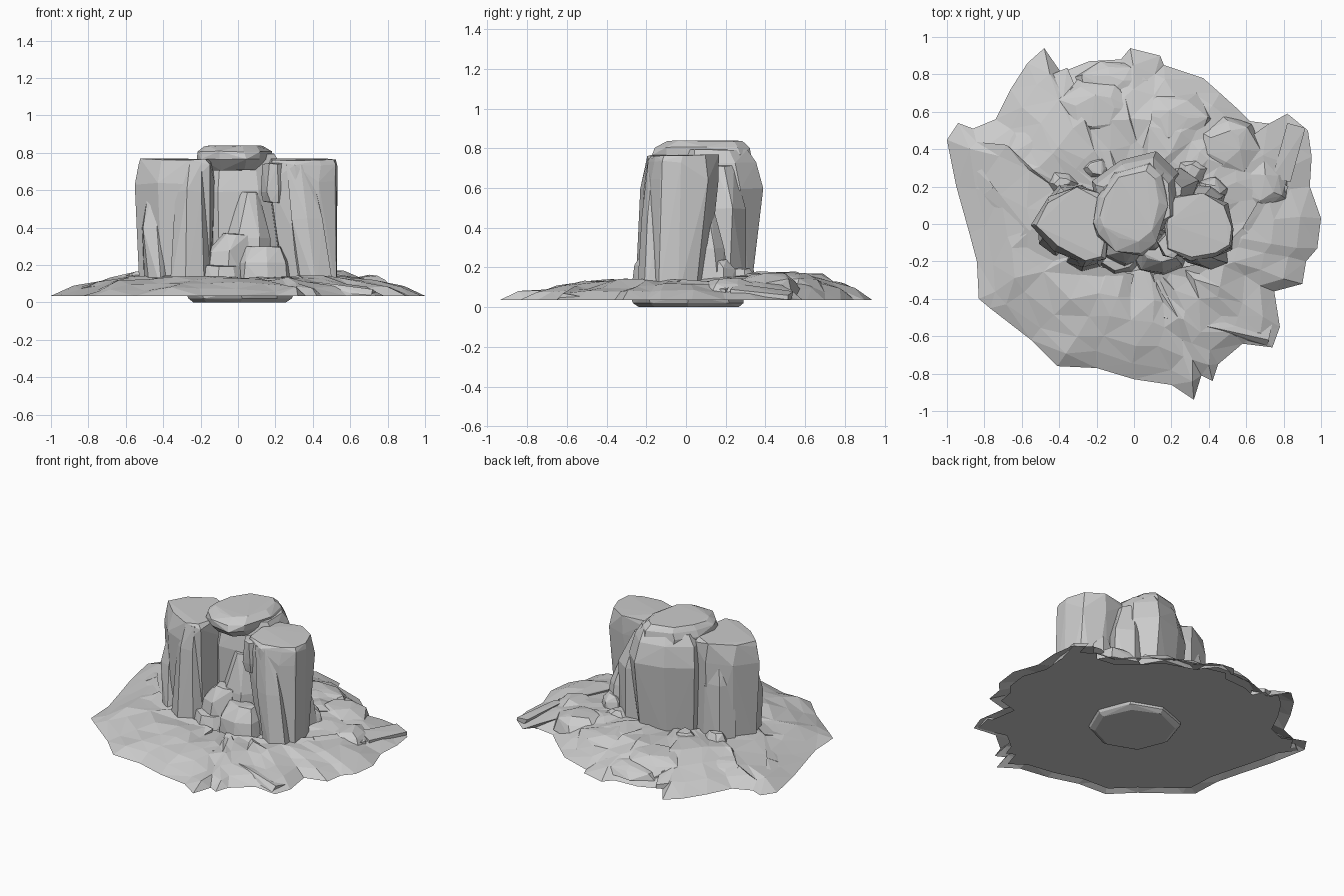
import bpy, bmesh, math, random
from mathutils import Vector

random.seed(11)
cube = bpy.data.objects.get("Cube")
if cube:
    bpy.data.objects.remove(cube, do_unlink=True)

stone = bpy.data.materials.new("pale grey stone")
stone.use_nodes = True
colour = (0.6, 0.6, 0.6, 1)
stone.diffuse_color = colour
stone.node_tree.nodes["Principled BSDF"].inputs["Base Color"].default_value = colour


def finish(name, bm):
    """Turn a bmesh into a flat-shaded stone object."""
    bmesh.ops.recalc_face_normals(bm, faces=bm.faces[:])
    mesh = bpy.data.meshes.new(name)
    bm.to_mesh(mesh)
    bm.free()
    mesh.materials.append(stone)
    obj = bpy.data.objects.new(name, mesh)
    bpy.context.collection.objects.link(obj)


def hull(name, points):
    bm = bmesh.new()
    for p in points:
        bm.verts.new(p)
    bmesh.ops.convex_hull(bm, input=bm.verts[:])
    loose = [v for v in bm.verts if not v.link_faces]
    bmesh.ops.delete(bm, geom=loose, context='VERTS')
    finish(name, bm)


def rock(name, footprint, levels, rough=0.012):
    """Chiselled rock: a footprint repeated at (height, scale, shift x, shift y)."""
    cx = sum(p[0] for p in footprint) / len(footprint)
    cy = sum(p[1] for p in footprint) / len(footprint)
    points = []
    for z, scale, dx, dy in levels:
        for x, y in footprint:
            points.append((cx + (x - cx) * scale + dx + random.uniform(-rough, rough),
                           cy + (y - cy) * scale + dy + random.uniform(-rough, rough),
                           z + random.uniform(-rough, 0) * (z > 0.1)))
    hull(name, points)


def oval(cx, cy, rx, ry, sides=6):
    turn = random.uniform(0, 1)
    return [(cx + rx * math.cos(turn + math.tau * i / sides),
             cy + ry * math.sin(turn + math.tau * i / sides)) for i in range(sides)]


def ledge(name, crest, width):
    """Slabs with a sharp crest: gentle on the outer side, steep on the inner."""
    for i, (a, b) in enumerate(zip(crest, crest[1:])):
        a, b = Vector(a), Vector(b)
        along = b - a
        side = Vector((along.y, -along.x, 0)).normalized()
        points = []
        for end in (a, b):
            outer, inner = end + side * width, end - side * 0.03
            points += [end, (outer.x, outer.y, end.z * .75), (outer.x, outer.y, .04),
                       (inner.x, inner.y, .04)]
        hull(f"{name}_{i + 1}", points)


# Ragged mound: outline repeated inward, higher at the back, open under its rim
outline = [(1, .03), (.94, .2), (.95, .36), (.93, .5), (.82, .59), (.77, .53), (.62, .55),
           (.56, .61), (.46, .7), (.37, .78), (.16, .85), (.14, .9), (-.02, .94), (-.07, .88),
           (-.24, .87), (-.39, .81), (-.48, .94), (-.57, .86), (-.66, .72), (-.74, .56),
           (-.86, .51), (-.94, .54), (-1, .45), (-.95, .2), (-.88, -.05), (-.84, -.2),
           (-.83, -.4), (-.77, -.45), (-.55, -.62), (-.41, -.76), (-.2, -.77), (0, -.83),
           (.2, -.86), (.32, -.94), (.36, -.81), (.42, -.84), (.45, -.75), (.58, -.64),
           (.74, -.66), (.78, -.55), (.75, -.36), (.9, -.32), (.92, -.2), (.98, -.13)]
slope = [(1, 0), (.9, .38), (.77, .72), (.62, .98), (.47, 1), (.3, .9)]
bm = bmesh.new()
rings = []
for t, rise in slope:
    ring = []
    for x, y in outline:
        r = math.hypot(x, y)
        pull = t * (1 - (1 - t) * (r - 0.88))
        rough = rise > 0
        wobble = random.uniform(-.03, .03) * rough
        top = 0.125 + 0.045 * max(0, y / r) + 0.01 * abs(x / r)
        z = 0.035 + (top - 0.035) * rise + random.uniform(-.014, .014) * rough
        ring.append(bm.verts.new((x * pull + wobble * y, y * pull - wobble * x + wobble * .5, z)))
    rings.append(ring)
count = len(outline)
for outer, inner in zip(rings, rings[1:]):
    for i in range(count):
        j = (i + 1) % count
        bm.faces.new((outer[i], outer[j], inner[j], inner[i]))
bm.faces.new(rings[-1])
bmesh.ops.triangulate(bm, faces=bm.faces[:])
finish("mound", bm)

# Flat underside inside the rim
bm = bmesh.new()
bm.faces.new([bm.verts.new((x * .92, y * .92, .036)) for x, y in reversed(outline)])
finish("underside", bm)

# Broad slabs lying on the mound
ledge("left_ledge", [(-.55, -.05, .14), (-.75, .2, .11), (-.92, .45, .055)], -.07)
ledge("left_front_ledge", [(0, -.27, .135), (-.3, -.2, .145), (-.58, -.02, .14)], -.13)
ledge("right_ledge", [(.82, .54, .08), (.74, .25, .12), (.58, -.02, .14)], -.1)
ledge("right_front_ledge", [(.58, -.02, .14), (.4, -.2, .14), (.1, -.27, .135)], -.13)
ledge("front_ledge", [(.72, -.62, .07), (.45, -.56, .105), (.16, -.5, .12)], .1)
ledge("back_left_ledge", [(-.44, .8, .085), (-.38, .66, .14), (-.2, .54, .165)], -.09)
for i, (x, y, rx, ry, h) in enumerate([(-.2, .6, .22, .17, .18), (.2, .55, .2, .15, .18),
                                       (.5, .42, .18, .16, .175), (-.5, .38, .2, .16, .155),
                                       (.68, .2, .13, .15, .15), (-.1, .75, .2, .1, .13)]):
    rock(f"back_slab_{i + 1}", oval(x, y, rx, ry, 7),
         [(.06, 1.15, 0, 0), (h - .03, .9, 0, 0), (h, .45, 0, 0)], .025)

# Buried root below the mound
rock("root", oval(.01, .01, .29, .29, 8), [(0, .86, 0, 0), (.02, .97, 0, 0), (.06, 1, 0, 0)], .008)

# Left pillar with upright slabs
left = [(-.54, 0), (-.46, .13), (-.3, .2), (-.18, .15), (-.14, 0), (-.16, -.18), (-.25, -.2), (-.42, -.13)]
rock("left_pillar", left, [(.06, .95, .01, 0), (.35, .95, .01, 0), (.64, 1.04, 0, 0),
                           (.74, 1, 0, 0), (.77, .94, 0, 0)])
rock("left_outer_slab", oval(-.44, -.05, .08, .1), [(.06, 1, .02, -.02), (.4, .9, 0, 0), (.66, .4, 0, .02)])
rock("left_front_slab", oval(-.25, -.15, .1, .07), [(.06, 1.1, .0, -.03), (.6, .9, 0, -.01), (.75, .7, .02, 0)])
rock("left_back_slab", oval(-.32, .12, .13, .08), [(.06, 1.1, 0, .02), (.5, 1, 0, .01), (.7, .6, 0, 0)])

# Right pillar, leaning in toward the gap, with slabs
right = [(.53, -.03), (.49, .1), (.36, .17), (.22, .15), (.17, 0), (.18, -.14), (.3, -.19), (.44, -.17), (.52, -.13)]
rock("right_pillar", right, [(.06, .78, .04, -.02), (.36, .86, .01, -.01), (.65, 1.02, 0, 0),
                             (.74, 1, 0, 0), (.77, .94, 0, .01)])
rock("right_front_slab", oval(.36, -.14, .1, .07), [(.06, 1, .06, -.04), (.45, .9, .01, -.02), (.74, .7, -.04, -.01)])
rock("right_overhang", oval(.2, -.11, .07, .08), [(.54, .8, 0, 0), (.6, 1, 0, 0), (.75, .9, 0, 0)])
rock("right_back_wedge", oval(.38, .12, .13, .1), [(.06, 1, 0, .02), (.3, .8, 0, 0), (.58, .2, -.03, -.03)])

# Central rock and its overhanging cap, sloping away at the back
body = [(-.2, .02), (-.21, .2), (-.07, .32), (.12, .36), (.22, .25), (.24, .03), (.1, -.06), (-.1, -.06)]
rock("central_rock", body, [(.06, .86, 0, 0), (.25, .94, 0, 0), (.6, 1.05, 0, .015), (.73, .93, 0, .01), (.8, .78, 0, 0)])
cap = [(-.22, 0), (-.19, .14), (-.1, .28), (.08, .33), (.15, .27), (.18, .1), (.12, -.1), (.04, -.17), (-.1, -.15), (-.2, -.06)]
rock("cap", cap, [(.71, .85, 0, .04), (.77, 1, 0, 0), (.81, .97, 0, 0), (.84, .78, 0, .02)], .008)
rock("back_shoulder", oval(.22, .2, .12, .11), [(.06, 1, 0, 0), (.5, 1, 0, 0), (.72, .6, -.03, -.02)])

# Stepped blocks in the front gap and loose rubble round the foot
rock("gap_spire", oval(.04, -.07, .13, .08), [(.06, 1.2, 0, 0), (.35, .9, .02, 0), (.6, .4, .03, .02)])
rock("gap_block", oval(-.06, -.13, .12, .08), [(.06, 1.1, 0, -.02), (.28, .9, 0, 0), (.37, .6, .05, .02)])
rock("front_step", oval(.14, -.18, .15, .09, 7), [(.06, 1, 0, 0), (.22, .9, 0, 0), (.3, .6, 0, .03)])
rock("left_step", oval(-.08, -.21, .12, .07), [(.06, 1, 0, 0), (.2, .8, 0, .02)])
for i, (x, y, h) in enumerate([(.42, .18, .24), (.3, .28, .2), (-.38, .22, .2), (-.2, .3, .19)]):
    rock(f"rubble_{i + 1}", oval(x, y, .09, .07), [(.06, 1.2, 0, 0), (h - .04, .9, 0, 0), (h, .5, 0, 0)])
